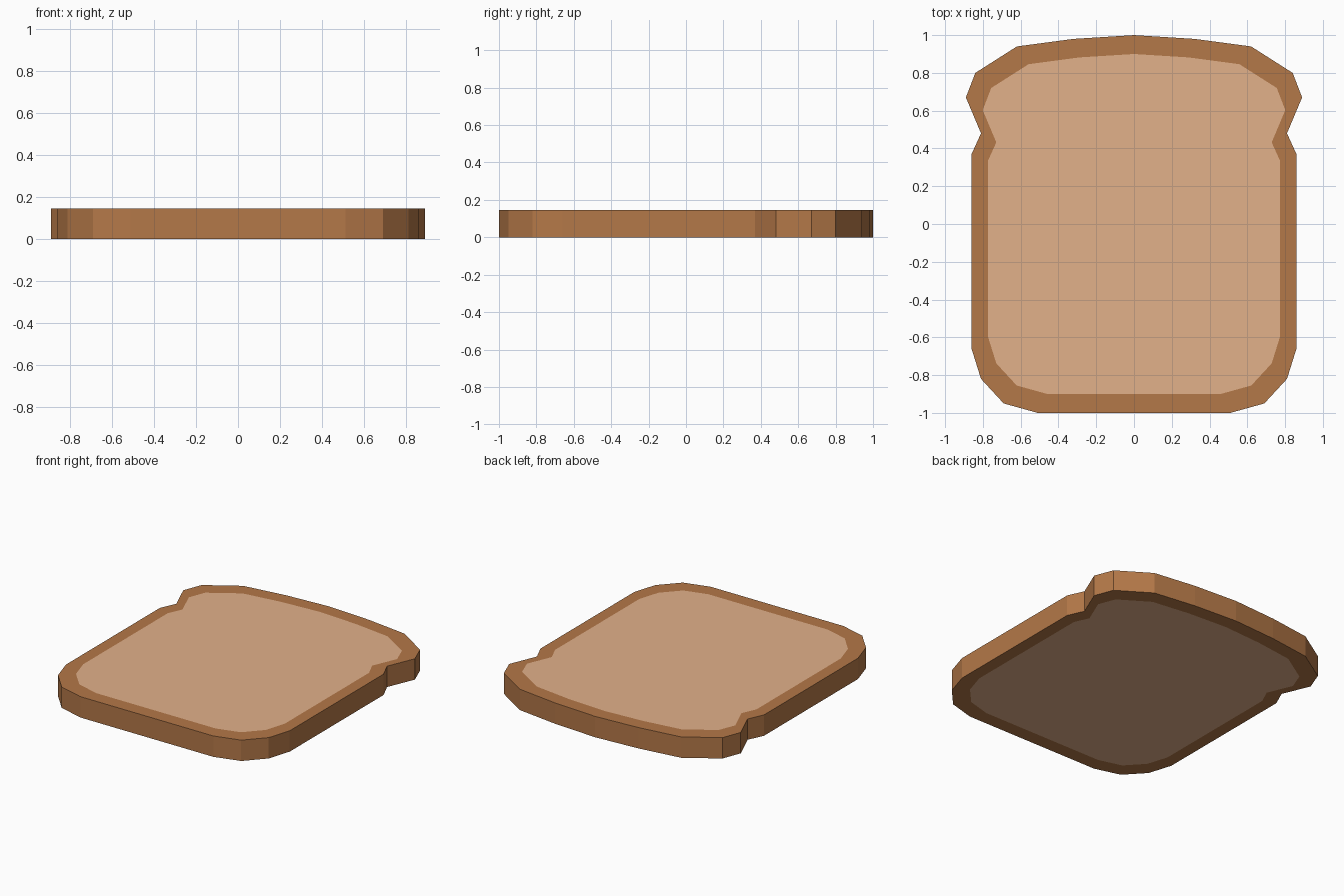
import bpy, bmesh

if "Cube" in bpy.data.objects:
    bpy.data.objects.remove(bpy.data.objects["Cube"])

THICKNESS = 0.145
CRUMB_SCALE = 0.9

# Right half of the slice outline, top centre down to the base
HALF = [(0.32, 0.98), (0.62, 0.94), (0.84, 0.80), (0.89, 0.67),
        (0.81, 0.48), (0.86, 0.37), (0.86, -0.66), (0.81, -0.82),
        (0.69, -0.95), (0.51, -1.0)]
# Mirror to a full counter-clockwise loop
OUTLINE = ([(0, 1.0)] + [(-x, y) for x, y in HALF] + HALF[::-1])


def material(name, rgb):
    m = bpy.data.materials.new(name)
    m.diffuse_color = (*rgb, 1)
    m.use_nodes = True
    m.node_tree.nodes["Principled BSDF"].inputs["Base Color"].default_value = m.diffuse_color
    return m


def loop(bm, z, scale=1.0):
    return [bm.verts.new((x * scale, y * scale, z)) for x, y in OUTLINE]


def bridge(bm, a, b):
    n = len(a)
    for i in range(n):
        j = (i + 1) % n
        bm.faces.new((a[i], a[j], b[j], b[i]))


bm = bmesh.new()
# Crust: outer wall plus a flush rim above and below
rings = [loop(bm, 0, CRUMB_SCALE), loop(bm, 0),
         loop(bm, THICKNESS), loop(bm, THICKNESS, CRUMB_SCALE)]
for a, b in zip(rings, rings[1:]):
    bridge(bm, a, b)
# Crumb: inner face on both sides
for ring in (rings[0][::-1], rings[3]):
    bm.faces.new(ring).material_index = 1
bmesh.ops.recalc_face_normals(bm, faces=bm.faces)

mesh = bpy.data.meshes.new("bread_slice")
bm.to_mesh(mesh)
bm.free()
mesh.materials.append(material("crust brown", (0.456, 0.188, 0.065)))
mesh.materials.append(material("crumb tan", (0.76, 0.440, 0.254)))
bpy.context.collection.objects.link(bpy.data.objects.new("bread_slice", mesh))
